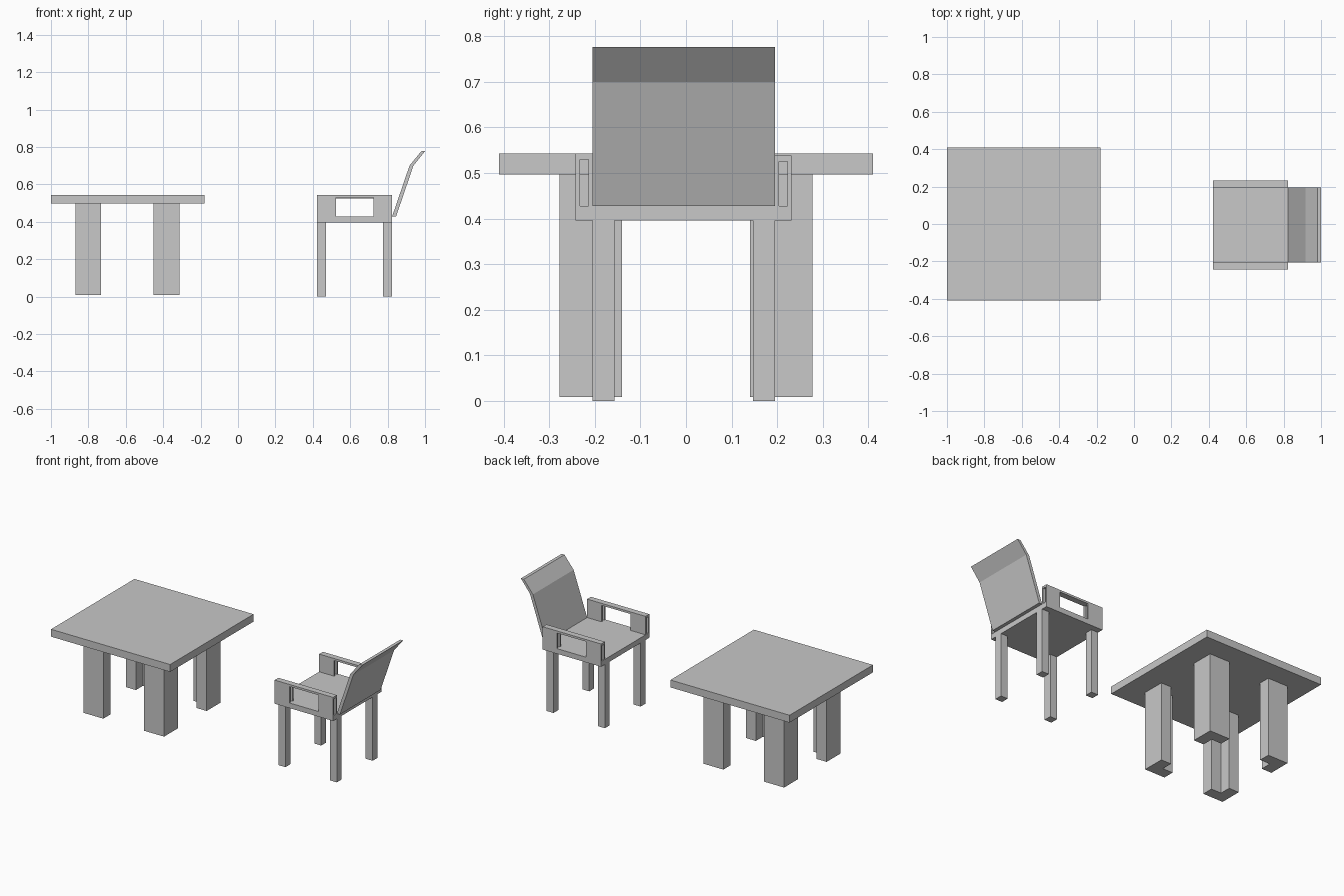
import bpy
import bmesh

cube = bpy.data.objects.get("Cube")
if cube:
    bpy.data.objects.remove(cube, do_unlink=True)

grey = bpy.data.materials.new("plain grey")
grey.use_nodes = True
colour = (0.58, 0.58, 0.58, 1)
grey.diffuse_color = colour
grey.node_tree.nodes["Principled BSDF"].inputs["Base Color"].default_value = colour


def prism(name, profile, axis, low, high):
    """Extrude a flat outline along axis 'y' (x, z points) or 'z' (x, y points)."""
    def place(p, t):
        return (p[0], t, p[1]) if axis == "y" else (p[0], p[1], t)
    bm = bmesh.new()
    face = bm.faces.new([bm.verts.new(place(p, low)) for p in profile])
    moved = bmesh.ops.extrude_face_region(bm, geom=[face])["geom"]
    shift = (0, high - low, 0) if axis == "y" else (0, 0, high - low)
    bmesh.ops.translate(bm, vec=shift,
                        verts=[v for v in moved if isinstance(v, bmesh.types.BMVert)])
    bmesh.ops.recalc_face_normals(bm, faces=bm.faces)
    mesh = bpy.data.meshes.new(name)
    bm.to_mesh(mesh)
    bm.free()
    mesh.materials.append(grey)
    obj = bpy.data.objects.new(name, mesh)
    bpy.context.collection.objects.link(obj)
    return obj


def box(name, x, y, z):
    outline = [(x[0], y[0]), (x[1], y[0]), (x[1], y[1]), (x[0], y[1])]
    return prism(name, outline, "z", *z)


# Table top and its four legs, each notched at the inner corner
box("table_top", (-1, -0.18), (-0.41, 0.41), (0.497, 0.543))
mid_x, inner, half, outer = -0.592, 0.14, 0.209, 0.278
leg_outline = [(outer, outer), (inner, outer), (inner, half),
               (half, half), (half, inner), (outer, inner)]
for sx, side in ((-1, "right"), (1, "left")):
    for sy, end in ((-1, "front"), (1, "back")):
        points = [(mid_x + sx * a, sy * b) for a, b in leg_outline]
        prism(f"table_leg_{end}_{side}", points, "z", 0.008, 0.497)

# Chair seat and legs
front_x, back_x = 0.422, 0.824
low, seat_top = 0.396, 0.428
box("chair_seat", (front_x, back_x), (-0.205, 0.195), (low, seat_top))
for x in (front_x, back_x - 0.048):
    for y in (-0.205, 0.147):
        box("chair_leg", (x, x + 0.048), (y, y + 0.048), (0, low))

# Armrests: base rail, top rail, and thin paired cheeks around an open window
for name, y0, y1, top in (("front", -0.242, -0.205, 0.543), ("back", 0.195, 0.232, 0.538)):
    under = top - 0.013
    box(f"arm_base_{name}", (front_x, back_x), (y0, y1), (low, seat_top))
    box(f"arm_rail_{name}", (front_x, back_x), (y0, y1), (under, top))
    for x in ((front_x, 0.525), (0.725, back_x)):
        for y in (y0, y1 - 0.009):
            box(f"arm_cheek_{name}", x, (y, y + 0.009), (seat_top, under))

# Bent, leaning backrest panel
back_profile = [(0.824, 0.428), (0.845, 0.428), (0.938, 0.7),
                (1, 0.777), (0.98, 0.777), (0.917, 0.7)]
prism("chair_backrest", back_profile, "y", -0.205, 0.195)
